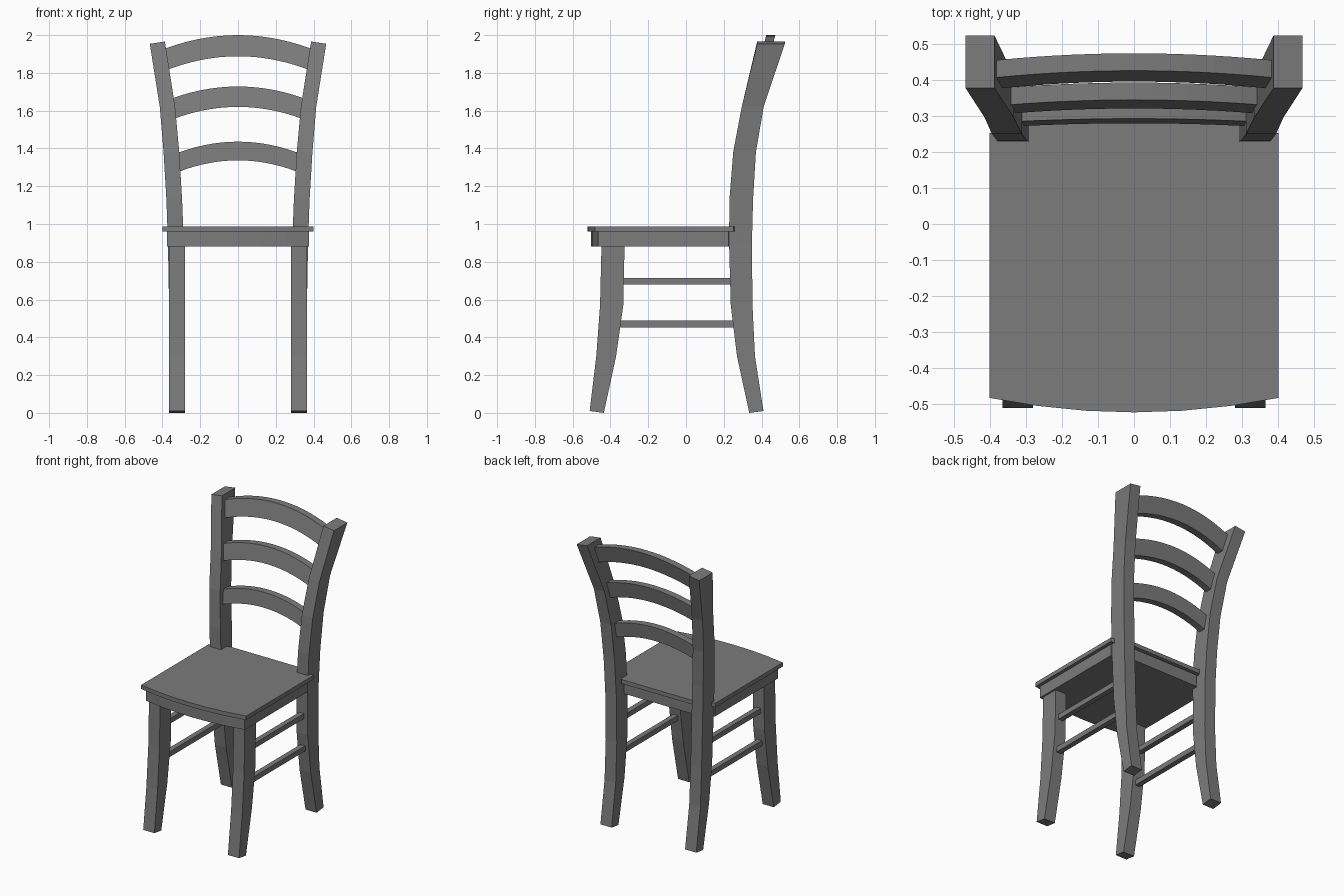
import bpy
import bmesh

old = bpy.data.objects.get("Cube")
if old:
    bpy.data.objects.remove(old, do_unlink=True)

# One grey material for the whole chair
GREY = (0.2, 0.2, 0.2, 1.0)
grey = bpy.data.materials.new("grey_wood")
grey.use_nodes = True
grey.diffuse_color = GREY
grey.node_tree.nodes["Principled BSDF"].inputs["Base Color"].default_value = GREY


def loft(name, rings):
    """Skin a row of equal-length rings and cap both ends."""
    bm = bmesh.new()
    rows = [[bm.verts.new(p) for p in ring] for ring in rings]
    n = len(rows[0])
    for a, b in zip(rows, rows[1:]):
        for i in range(n):
            j = (i + 1) % n
            bm.faces.new((a[i], a[j], b[j], b[i]))
    bm.faces.new(rows[0][::-1])
    bm.faces.new(rows[-1])
    bmesh.ops.recalc_face_normals(bm, faces=bm.faces)
    mesh = bpy.data.meshes.new(name)
    bm.to_mesh(mesh)
    bm.free()
    mesh.materials.append(grey)
    obj = bpy.data.objects.new(name, mesh)
    bpy.context.scene.collection.objects.link(obj)
    return obj


def leg(name, side, sections, foot_tilt, top_tilt=0.0):
    """Square leg from (z, front y, back y, inner x, outer x) sections."""
    rings = []
    for k, (z, y0, y1, x0, x1) in enumerate(sections):
        front = back = z
        outer_drop = 0
        if k == 0:
            front, back = z + max(-foot_tilt, 0), z + max(foot_tilt, 0)
        if k == len(sections) - 1:
            outer_drop = top_tilt
        rings.append([(side * x0, y0, front), (side * x1, y0, front - outer_drop),
                      (side * x1, y1, back - outer_drop), (side * x0, y1, back)])
    return loft(name, rings)


def slab(name, outline, z0, z1):
    """Flat board from the right half of its outline."""
    full = outline + [(-x, y) for x, y in reversed(outline) if x > 0]
    return loft(name, [[(x, y, z) for x, y in full] for z in (z0, z1)])


def slat(name, top_x, bottom_x, z0, z1, sag, y_top, slope, thick=0.048, steps=14):
    """Arched back slat lying in a plane that leans with the posts."""
    rings = []
    for k in range(steps + 1):
        t = 2 * k / steps - 1
        ring = []
        for x, z, dy in ((bottom_x, z0, 0), (top_x, z1, 0), (top_x, z1, thick), (bottom_x, z0, thick)):
            h = z - sag * t * t
            ring.append((x * t, y_top + slope * (h - z1) + dy, h))
        rings.append(ring)
    return loft(name, rings)


# Legs and side rails, mirrored left and right
FRONT_LEG = [(0, -0.51, -0.435, 0.28, 0.365), (0.3, -0.475, -0.37, 0.28, 0.365),
             (0.57, -0.455, -0.332, 0.28, 0.365), (0.9, -0.447, -0.325, 0.28, 0.365)]
BACK_POST = [(0, 0.335, 0.41, 0.28, 0.365), (0.3, 0.27, 0.365, 0.28, 0.365),
             (0.57, 0.237, 0.352, 0.281, 0.365), (0.9, 0.228, 0.349, 0.287, 0.371),
             (1.13, 0.23, 0.355, 0.296, 0.379), (1.38, 0.25, 0.37, 0.311, 0.394),
             (1.62, 0.295, 0.411, 0.333, 0.414), (1.966, 0.377, 0.523, 0.387, 0.467)]
RAILS = {"upper": (0.68, 0.715, -0.35, 0.25), "lower": (0.452, 0.488, -0.365, 0.27)}

for label, side in (("left", 1), ("right", -1)):
    leg(f"front_leg_{label}", side, FRONT_LEG, -0.01)
    leg(f"back_post_{label}", side, BACK_POST, 0.01, 0.012)
    for level, (z0, z1, y0, y1) in RAILS.items():
        x0, x1 = side * 0.303, side * 0.339
        loft(f"{level}_side_rail_{label}",
             [[(x0, y, z0), (x1, y, z0), (x1, y, z1), (x0, y, z1)] for y in (y0, y1)])


# Seat board and apron share a bowed front edge
def seat_outline(half, front, bow, back):
    bowed = [(half * t, front + bow * t * t) for t in (0, 0.33, 0.67, 1)]
    return bowed + [(half, back), (0.3, back + 0.02), (0.28, back + 0.048), (0, back + 0.048)]


slab("seat", seat_outline(0.4, -0.522, 0.04, 0.252), 0.96, 0.988)
slab("seat_apron", seat_outline(0.377, -0.502, 0.037, 0.225), 0.88, 0.96)

# Three arched slats across the back
slat("top_slat", 0.382, 0.37, 1.888, 2.0, 0.07, 0.425, 0.27)
slat("middle_slat", 0.347, 0.337, 1.62, 1.728, 0.062, 0.344, 0.22)
slat("bottom_slat", 0.32, 0.313, 1.337, 1.436, 0.06, 0.292, 0.13)
